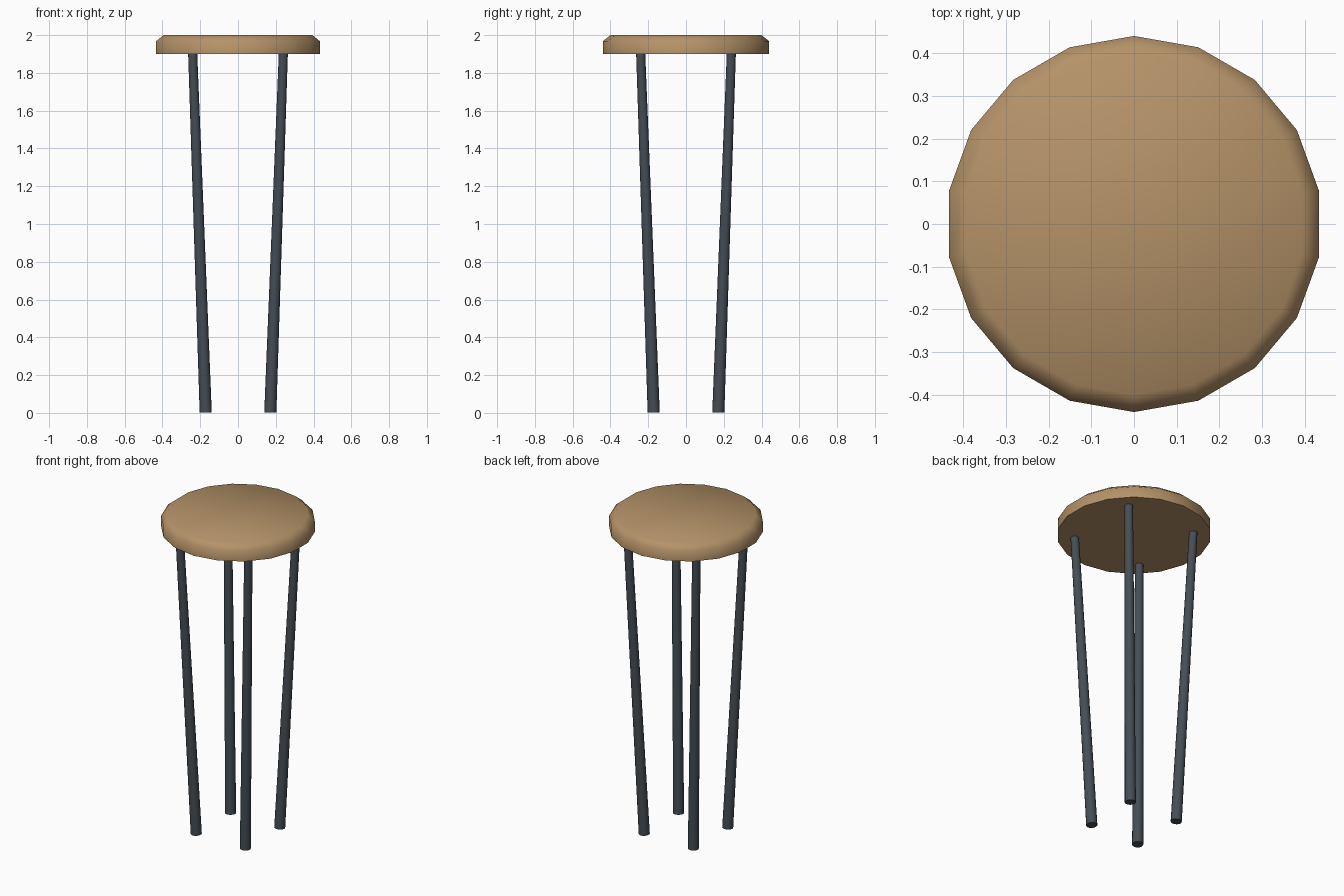
import bpy, bmesh, math
from mathutils import Vector

if "Cube" in bpy.data.objects:
    bpy.data.objects.remove(bpy.data.objects["Cube"])


def material(name, color):
    m = bpy.data.materials.new(name)
    m.diffuse_color = color
    m.use_nodes = True
    m.node_tree.nodes["Principled BSDF"].inputs["Base Color"].default_value = m.diffuse_color
    return m


def finish(name, bm, mat, angle):
    bmesh.ops.recalc_face_normals(bm, faces=bm.faces)
    mesh = bpy.data.meshes.new(name)
    bm.to_mesh(mesh)
    bm.free()
    mesh.materials.append(mat)
    obj = bpy.data.objects.new(name, mesh)
    bpy.context.collection.objects.link(obj)
    bpy.ops.object.select_all(action='DESELECT')
    obj.select_set(True)
    bpy.context.view_layer.objects.active = obj
    bpy.ops.object.shade_smooth_by_angle(angle=math.radians(angle))
    return obj


wood = material("wood", (0.46, 0.29, 0.14, 1))
metal = material("dark_metal", (0.06, 0.075, 0.09, 1))

# Round seat: 18-sided disc with a softened top rim
SIDES = 18
bm = bmesh.new()
rings = []
for r, z in [(0.44, 1.90), (0.44, 1.968), (0.40, 2.0)]:
    rings.append([bm.verts.new((r * math.sin(a), r * math.cos(a), z))
                  for a in (math.tau * i / SIDES for i in range(SIDES))])
top = bm.verts.new((0, 0, 2.0))
bm.faces.new(rings[0])
for i in range(SIDES):
    j = (i + 1) % SIDES
    for lo, hi in zip(rings, rings[1:]):
        bm.faces.new((lo[i], lo[j], hi[j], hi[i]))
    bm.faces.new((rings[-1][i], rings[-1][j], top))
finish("seat", bm, wood, 60)


# Four tapered legs, leaning outward toward the seat
def leg(name, sx, sy):
    a = Vector((sx * 0.171, sy * 0.171, 0.0025))
    b = Vector((sx * 0.24, sy * 0.24, 1.905))
    bm = bmesh.new()
    bmesh.ops.create_cone(bm, cap_ends=True, segments=16,
                          radius1=0.032, radius2=0.024, depth=(b - a).length)
    rot = Vector((0, 0, 1)).rotation_difference(b - a).to_matrix()
    bmesh.ops.rotate(bm, cent=(0, 0, 0), matrix=rot, verts=bm.verts)
    bmesh.ops.translate(bm, vec=(a + b) / 2, verts=bm.verts)
    finish(name, bm, metal, 40)


for ny, sy in (("front", -1), ("back", 1)):
    for nx, sx in (("left", -1), ("right", 1)):
        leg(f"{ny}_{nx}_leg", sx, sy)
